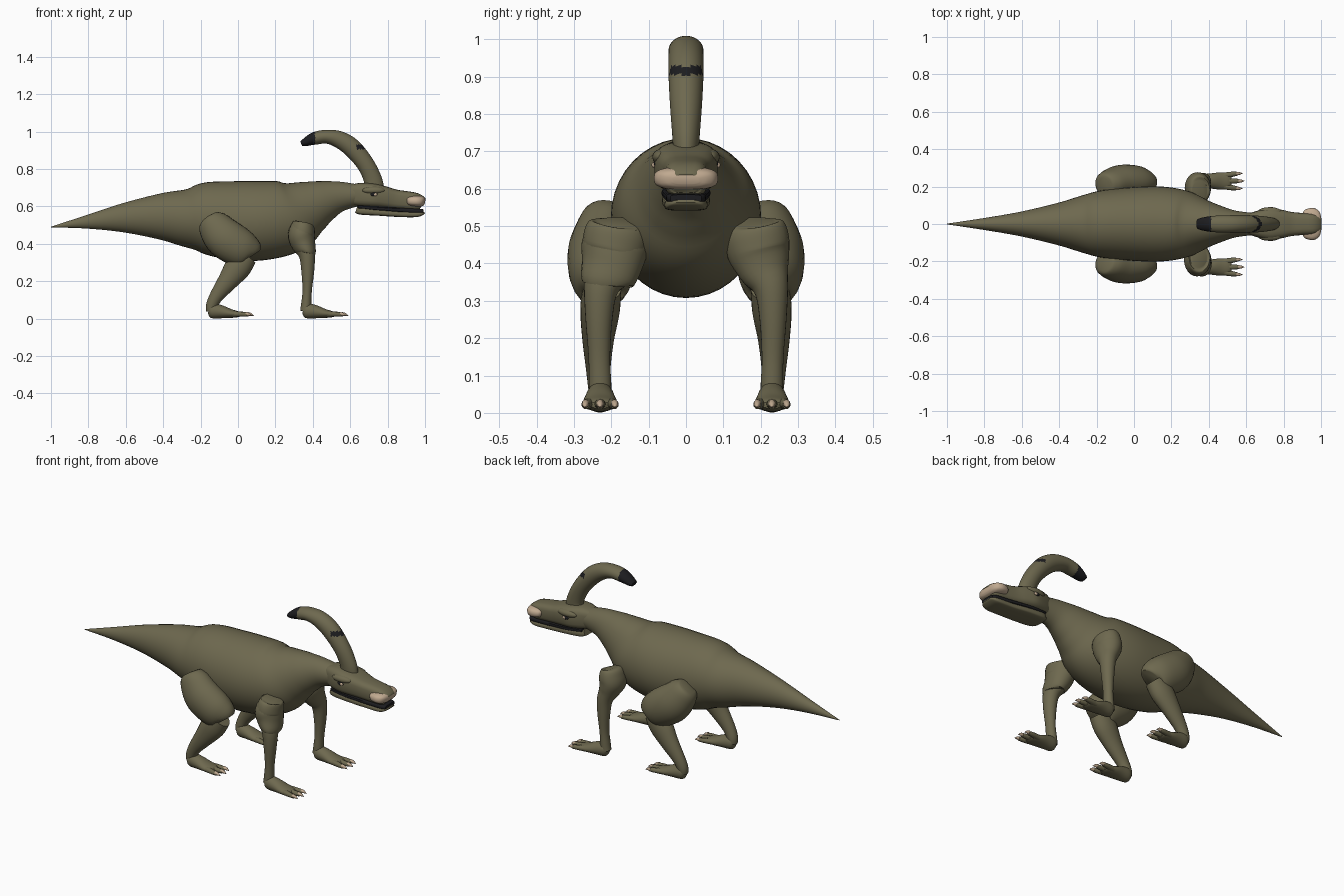
import bpy, bmesh, math
from mathutils import Vector

old_cube = bpy.data.objects.get("Cube")
if old_cube:
    bpy.data.objects.remove(old_cube, do_unlink=True)


def make_material(name, red, green, blue):
    material = bpy.data.materials.new(name)
    material.use_nodes = True
    colour = (red, green, blue, 1)
    material.diffuse_color = colour
    shader = material.node_tree.nodes["Principled BSDF"]
    shader.inputs["Base Color"].default_value = colour
    shader.inputs["Roughness"].default_value = 0.8
    return material


OLIVE = make_material("olive skin", .155, .14, .078)
BONE = make_material("pale bone", .53, .40, .28)
BLACK = make_material("near black", .012, .012, .014)


def finish(bm, name, materials, rule=None, angle=40):
    """Turn a bmesh into a smooth shaded object, coloured by an optional rule."""
    bmesh.ops.recalc_face_normals(bm, faces=bm.faces)
    if rule:
        for face in bm.faces:
            face.material_index = int(rule(face.calc_center_median()))
    mesh = bpy.data.meshes.new(name)
    bm.to_mesh(mesh)
    bm.free()
    for material in materials:
        mesh.materials.append(material)
    part = bpy.data.objects.new(name, mesh)
    bpy.context.collection.objects.link(part)
    bpy.ops.object.select_all(action="DESELECT")
    part.select_set(True)
    bpy.context.view_layer.objects.active = part
    bpy.ops.object.shade_smooth_by_angle(angle=math.radians(angle))


def resample(stations, steps):
    """Run a smooth spline through the stations."""
    points = [Vector(s) for s in stations]
    result = []
    for i in range(len(points) - 1):
        before, start = points[max(i - 1, 0)], points[i]
        end, after = points[i + 1], points[min(i + 2, len(points) - 1)]
        for step in range(steps):
            t = step / steps
            bend = 2 * before - 5 * start + 4 * end - after
            twist = 3 * start - before - 3 * end + after
            result.append(start + ((end - before) * t + bend * t ** 2 + twist * t ** 3) / 2)
    return result + [points[-1]]


def loft(name, stations, materials=(OLIVE,), steps=4, sides=24, square=1, rule=None):
    """Skin a tube over stations of x, y, z, sideways radius, upward radius."""
    rows = resample(stations, steps)
    centres = [Vector(row[:3]) for row in rows]
    bm = bmesh.new()
    rings = []
    for i, row in enumerate(rows):
        along = (centres[min(i + 1, len(rows) - 1)] - centres[max(i - 1, 0)]).normalized()
        side = Vector((0, 1, 0))
        side = (side - along * side.dot(along)).normalized()
        up = along.cross(side)
        ring = []
        for k in range(sides):
            angle = math.tau * k / sides
            c, s = math.cos(angle), math.sin(angle)
            c = math.copysign(abs(c) ** square, c) * max(row[3], .001)
            s = math.copysign(abs(s) ** square, s) * max(row[4], .001)
            ring.append(bm.verts.new(centres[i] + side * c + up * s))
        rings.append(ring)
    for lower, upper in zip(rings, rings[1:]):
        for k in range(sides):
            n = (k + 1) % sides
            bm.faces.new((lower[k], lower[n], upper[n], upper[k]))
    bm.faces.new(rings[0])
    bm.faces.new(rings[-1])
    finish(bm, name, materials, rule)


def level_loft(name, profile, **options):
    """Loft along x from rows of x, top, bottom, half width."""
    rows = [(x, 0, (top + low) / 2, half, (top - low) / 2) for x, top, low, half in profile]
    loft(name, rows, **options)


def ellipsoid(name, centre, radii, material):
    bm = bmesh.new()
    bmesh.ops.create_uvsphere(bm, u_segments=24, v_segments=14, radius=1)
    bmesh.ops.scale(bm, vec=radii, verts=bm.verts)
    bmesh.ops.translate(bm, vec=centre, verts=bm.verts)
    finish(bm, name, [material])


# Body, tail and neck in one sweep
level_loft("body_and_tail", [
    (-1, .491, .488, .002), (-.8, .555, .48, .032), (-.6, .62, .458, .067),
    (-.4, .672, .418, .115), (-.27, .695, .38, .155), (-.17, .73, .345, .18),
    (0, .735, .31, .197), (.15, .736, .315, .2), (.28, .74, .355, .178),
    (.38, .742, .445, .13), (.46, .741, .515, .098), (.55, .733, .573, .07),
    (.68, .71, .61, .055)], sides=40, steps=5)

# Head: upper skull, dark mouth, lower jaw and beak
level_loft("skull", [
    (.59, .71, .61, .045), (.65, .725, .599, .068), (.72, .722, .593, .085),
    (.78, .708, .589, .078), (.84, .69, .584, .065), (.9, .681, .58, .059),
    (.95, .672, .577, .056), (.98, .655, .579, .047), (.988, .642, .585, .036)],
    square=.6)
level_loft("mouth_lining", [
    (.643, .606, .588, .057), (.72, .602, .578, .065), (.78, .598, .574, .064),
    (.9, .591, .564, .056), (.97, .587, .562, .052), (.992, .584, .564, .042)],
    materials=(BLACK,), square=.45)
level_loft("lower_jaw", [
    (.632, .602, .564, .045), (.66, .597, .555, .06), (.75, .587, .55, .064),
    (.86, .576, .543, .058), (.95, .571, .542, .057), (.985, .571, .552, .046),
    (.997, .57, .562, .028)], square=.5)
level_loft("beak", [
    (.9, .638, .616, .05), (.908, .65, .606, .07), (.925, .656, .6, .081),
    (.955, .658, .597, .086), (.98, .654, .598, .077), (.994, .645, .603, .058),
    (1, .634, .612, .036)], materials=(BONE,), square=.68)

# Curved crest with a dark tip and a dark front band
loft("crest", [
    (.725, 0, .69, .034, .058), (.72, 0, .745, .037, .049), (.68, 0, .828, .043, .047),
    (.612, 0, .91, .047, .05), (.545, 0, .955, .047, .046), (.475, 0, .972, .046, .037),
    (.41, 0, .963, .042, .034), (.36, 0, .943, .033, .022), (.338, 0, .935, .024, .013)],
    materials=(OLIVE, BLACK), steps=12, sides=48,
    rule=lambda p: p.x < .412 or (p.x > .634 and .905 < p.z < .928))


def foot(prefix, x, side):
    """Flat foot with three clawed toes."""
    y = .23 * side
    loft(prefix + "_foot", [
        (x - .018, y, .045, .022, .02), (x, y, .043, .035, .04),
        (x + .05, y, .036, .041, .035), (x + .1, y, .027, .046, .024),
        (x + .14, y, .023, .042, .016), (x + .155, y, .021, .028, .009)])
    for toe, spread in (("inner", -side), ("middle", 0), ("outer", side)):
        reach = x + (.01 if spread == 0 else 0)
        loft(f"{prefix}_{toe}_toe", [
            (x + .11, y + spread * .028, .025, .016, .016),
            (reach + .16, y + spread * .036, .023, .014, .013),
            (reach + .188, y + spread * .039, .021, .01, .011)], sides=12)
        loft(f"{prefix}_{toe}_claw", [
            (reach + .18, y + spread * .039, .024, .01, .012),
            (reach + .198, y + spread * .04, .022, .008, .008),
            (reach + .215, y + spread * .04, .015, .001, .001)],
            materials=(BONE,), sides=10)


def limb(name, side, rows):
    loft(name, [(x, y * side, z, across, deep) for x, y, z, across, deep in rows])


for label, side in (("left", 1), ("right", -1)):
    # Brow ridge over a dark socket with a pale eye
    ellipsoid(label + "_brow", (.725, .066 * side, .685), (.062, .024, .021), OLIVE)
    ellipsoid(label + "_eye_socket", (.727, .081 * side, .664), (.02, .009, .011), BLACK)
    ellipsoid(label + "_eye", (.735, .086 * side, .663), (.01, .006, .008), BONE)

    # Front leg
    limb(label + "_front_leg", side, [
        (.35, .18, .51, .05, .04), (.348, .181, .502, .075, .057),
        (.345, .187, .475, .086, .066),
        (.342, .195, .43, .084, .07), (.355, .21, .38, .068, .054),
        (.37, .228, .33, .046, .042), (.373, .233, .25, .036, .034),
        (.37, .232, .15, .029, .025), (.365, .23, .08, .03, .027),
        (.362, .23, .04, .03, .03)])
    foot(label + "_front", .365, side)

    # Hind leg: thigh bulging outward between a slim hip and the knee
    limb(label + "_thigh", side, [
        (-.162, .205, .537, .045, .04), (-.155, .207, .528, .062, .065),
        (-.128, .215, .495, .076, .09), (-.07, .226, .43, .09, .108),
        (.01, .226, .378, .087, .104), (.055, .222, .35, .07, .088),
        (.066, .22, .337, .05, .062)])
    limb(label + "_shin", side, [
        (.045, .225, .335, .052, .06), (0, .23, .275, .053, .07),
        (-.055, .235, .2, .043, .054), (-.115, .235, .12, .033, .037),
        (-.14, .232, .07, .03, .031), (-.142, .23, .04, .028, .028)])
    foot(label + "_hind", -.14, side)

# Loose fold of skin over the right shoulder
limb("right_shoulder_fold", -1, [
    (.35, .183, .505, .07, .057), (.338, .19, .45, .089, .071),
    (.35, .198, .4, .082, .066), (.367, .21, .358, .073, .051),
    (.368, .212, .346, .064, .044)])
